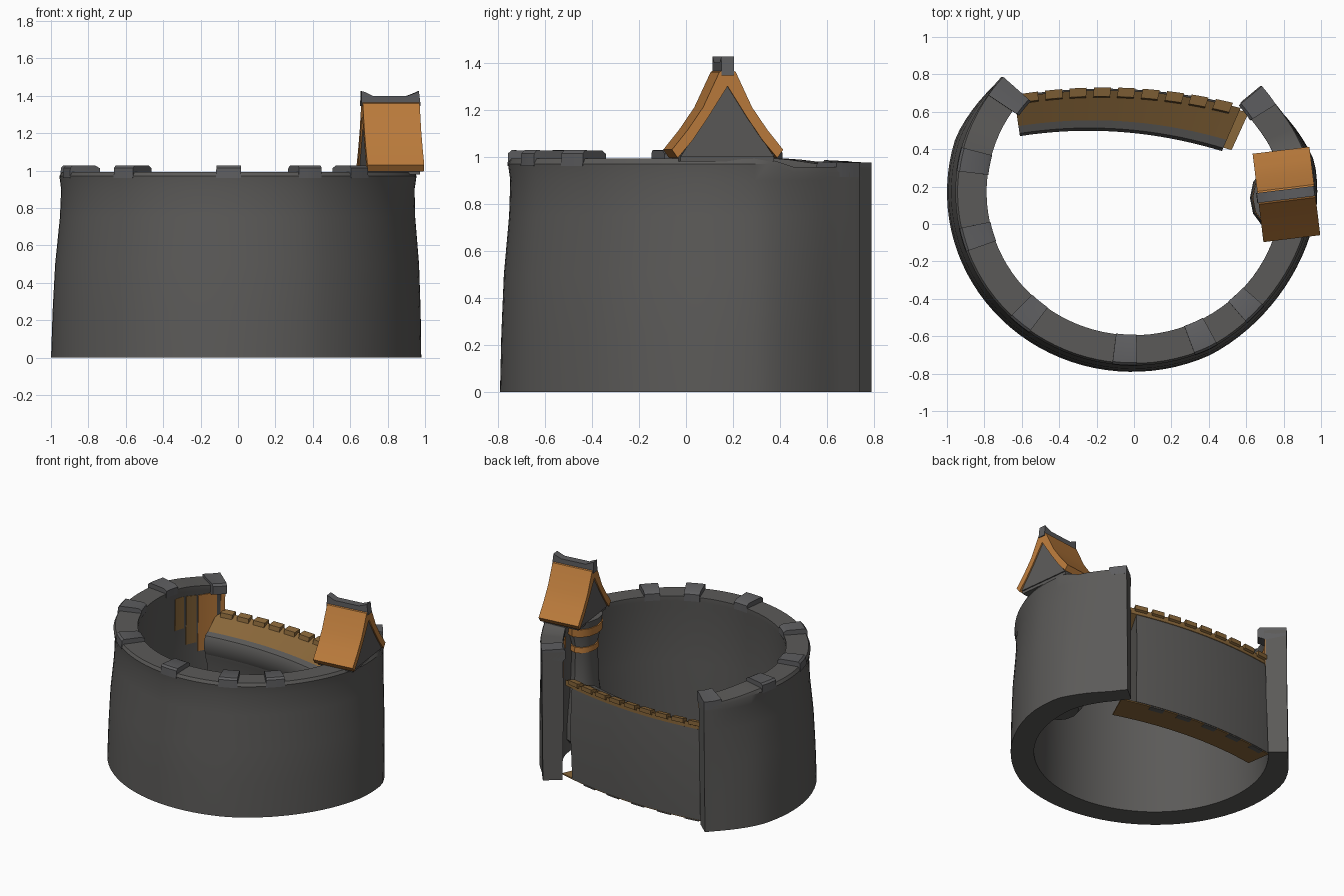
import bpy, bmesh, math
from mathutils import Matrix, Vector

cube = bpy.data.objects.get("Cube")
if cube:
    bpy.data.objects.remove(cube)


def material(name, rgb):
    m = bpy.data.materials.new(name)
    m.use_nodes = True
    m.diffuse_color = (*rgb, 1)
    m.node_tree.nodes["Principled BSDF"].inputs["Base Color"].default_value = (*rgb, 1)
    return m


STONE = material("dark_stone", (0.105, 0.102, 0.098))
SLATE = material("slate_grey", (0.11, 0.11, 0.115))
ORANGE = material("orange_tile", (0.50, 0.20, 0.045))
WOOD = material("brown_wood", (0.25, 0.135, 0.042))


def finish(name, bm, mats, angle=35):
    bmesh.ops.recalc_face_normals(bm, faces=bm.faces)
    me = bpy.data.meshes.new(name)
    bm.to_mesh(me)
    bm.free()
    ob = bpy.data.objects.new(name, me)
    bpy.context.collection.objects.link(ob)
    for m in mats:
        me.materials.append(m)
    bpy.ops.object.select_all(action="DESELECT")
    ob.select_set(True)
    bpy.context.view_layer.objects.active = ob
    bpy.ops.object.shade_smooth_by_angle(angle=math.radians(angle))
    return ob


def loft(name, rings, mats):
    """Skin a row of equal cross-sections and cap both ends."""
    bm = bmesh.new()
    rows = [[bm.verts.new(p) for p in ring] for ring in rings]
    n = len(rows[0])
    for a, b in zip(rows, rows[1:]):
        for i in range(n):
            j = (i + 1) % n
            bm.faces.new((a[i], a[j], b[j], b[i]))
    bm.faces.new(rows[0])
    bm.faces.new(rows[-1])
    return finish(name, bm, mats)


def ramp(x):
    return min(max(x, 0), 1)


def ring_point(deg, r, z):
    # the flare fades at both ends, and the left end turns inwards
    right, left = ramp((162 - deg) / 20), ramp((deg - 370) / 22)
    r -= max(r - 0.945, 0) * max(right, left) + 0.045 * left
    if r > 0.9 and abs(deg - 325) < 30:
        r -= 0.02 * math.cos(math.radians((deg - 325) * 3))
    if z > 0.9:
        z -= 0.035 * max(right, ramp((deg - 372) / 6))
    t = math.radians(deg)
    return (-0.01 + 0.01 * z + r * math.cos(t), min(0.17 + 0.97 * r * math.sin(t), 0.79), z)


def arc_block(name, start, end, section, mat, steps):
    angles = [start + (end - start) * k / steps for k in range(steps + 1)]
    return loft(name, [[ring_point(d, r, z) for r, z in section] for d in angles], [mat])


def prism(name, pts, half, mat, along="x"):
    """Extrude a profile along one axis of the turned turret roof."""
    turn = Matrix.Translation((0.815, 0.158, 0)) @ Matrix.Rotation(math.radians(7), 4, "Z")
    rings = []
    for s in (-half, half):
        rings.append([turn @ Vector((s, a, z) if along == "x" else (a, s, z)) for a, z in pts])
    return loft(name, rings, [mat])


# Open ring wall
START, END = 137.7, 400.5
arc_block("ring_wall", START, END,
          [(0.99, 0), (0.984, 0.25), (0.973, 0.5), (0.95, 0.75), (0.945, 0.9), (0.955, 0.97),
           (0.943, 0.992), (0.788, 0.992), (0.788, 0.955), (0.798, 0.9), (0.798, 0.5), (0.81, 0)],
          STONE, 72)

# Low merlons on the rim
for k, deg in enumerate((169, 196, 230, 267, 294, 314)):
    arc_block(f"merlon_{k + 1}", deg - 4, deg + 4,
              [(0.957, 0.96), (0.954, 1.015), (0.94, 1.028), (0.81, 1.026), (0.785, 1.012), (0.785, 0.96)],
              SLATE, 3)
for name, a, b, inner in (("right_end_merlon", START, 145.5, 0.745), ("left_end_merlon", 392.5, END, 0.782)):
    arc_block(name, a, b, [(0.952, 0.95), (0.945, 1.01), (inner + 0.015, 1.015), (inner, 1.0),
                           (inner, 0.94), (0.8, 0.92)], SLATE, 4)

# Thin patches on the inner wall face
for k, (a, b, lo, hi, mat) in enumerate((
        (START, 140, 0.68, 0.9, ORANGE), (142, 152, 0.48, 0.9, ORANGE), (153, 159, 0.55, 0.92, WOOD),
        (160.5, 166, 0.68, 0.92, WOOD), (372, 384, 0.82, 0.9, ORANGE), (387, 392, 0.7, 0.85, ORANGE))):
    arc_block(f"inner_patch_{k + 1}", a, b, [(0.80, lo), (0.80, hi), (0.792, hi), (0.792, lo)], mat, 4)


# Curved back wall: stone body, sloping wooden top and wooden underside
def bow(u, a, mid, b):
    return a * (1 - u) * (1 - 2 * u) + 4 * mid * u * (1 - u) + b * u * (2 * u - 1)


def across(u, t, z):
    """Point at share u along the wall and share t from its inner to its outer edge."""
    outer = Vector((-0.64 + 1.21 * u, bow(u, 0.675, 0.712, 0.62), z))
    inner = Vector((-0.61 + 1.08 * u, bow(u, 0.47, 0.492, 0.39), z))
    return inner.lerp(outer, t)


def strip(name, start, end, section, mat, steps=20):
    us = [start + (end - start) * k / steps for k in range(steps + 1)]
    return loft(name, [[across(u, t, z) for t, z in section] for u in us], [mat])


strip("back_wall", 0, 0.95,
      [(0.97, 0.016), (1.04, 0.4), (0.98, 0.72), (0.22, 0.63), (0.08, 0.6), (0.08, 0.48), (0.2, 0.42),
       (0.08, 0.016)], STONE)
strip("back_wall_beam", 0, 1, [(0.08, 0.5), (0.0, 0.54), (0.0, 0.61), (0.07, 0.64), (0.26, 0.655), (0.26, 0.5)],
      STONE)
strip("wooden_top", 0, 1, [(1.0, 0.70), (1.0, 0.742), (0.25, 0.652), (0.25, 0.61)], WOOD)
strip("wooden_underside", 0, 1.04, [(0.08, 0.008), (0.08, 0.018), (0.95, 0.018), (0.95, 0.008)], WOOD)

# Ragged boards along the top, notches along the underside
for k in range(9):
    u = 0.03 + k * 0.107
    strip(f"top_board_{k + 1}", u, u + 0.075,
          [(1.07, 0.73), (1.07, 0.762), (0.85, 0.752), (0.8, 0.70)], WOOD, steps=2)
for k in range(5):
    u = 0.05 + k * 0.18
    strip(f"underside_notch_{k + 1}", u, u + 0.09,
          [(0.97, 0.004), (0.97, 0.012), (0.78, 0.012), (0.78, 0.004)], STONE, steps=2)


# Turret body on the inside of the wall, with two small tiled bands
def turret_ring(r, z):
    return [(0.745 + r * math.cos(k * math.pi / 6), 0.14 + r * 1.35 * math.sin(k * math.pi / 6), z)
            for k in range(12)]


loft("turret_body", [turret_ring(r, z) for r, z in (
    (0.09, 0.06), (0.125, 0.11), (0.12, 0.25), (0.09, 0.5), (0.08, 0.8), (0.10, 0.9), (0.11, 1.0))], [STONE])
loft("upper_turret_band", [turret_ring(0.109, 0.89), turret_ring(0.113, 0.95)], [ORANGE])
loft("lower_turret_band", [turret_ring(0.089, 0.76), turret_ring(0.087, 0.80)], [ORANGE])

# Turret base, gable, roof and ridge cap
prism("turret_base", [(-0.2, 0.98), (0.2, 0.98), (0.2, 1.015), (-0.2, 1.015)], 0.135, STONE)
prism("gable", [(-0.2, 1.0), (0.2, 1.0), (0.1, 1.15), (0, 1.31), (-0.1, 1.15)], 0.143, STONE)
outer = [(0.238, 1.03), (0.17, 1.115), (0.105, 1.21), (0.035, 1.36)]
inner = [(0.213, 0.995), (0.15, 1.07), (0.085, 1.165), (0.0, 1.30)]
for side, s in (("back", 1), ("front", -1)):
    pts = outer + [(0, 1.38)] + inner[::-1]
    prism(f"{side}_roof_slope", [(s * y, z) for y, z in pts], 0.153, ORANGE)
prism("ridge_cap", [(-0.16, 1.345), (-0.158, 1.425), (-0.14, 1.42), (-0.10, 1.4), (0.09, 1.4),
                    (0.13, 1.415), (0.15, 1.425), (0.16, 1.345)], 0.027, SLATE, along="y")
